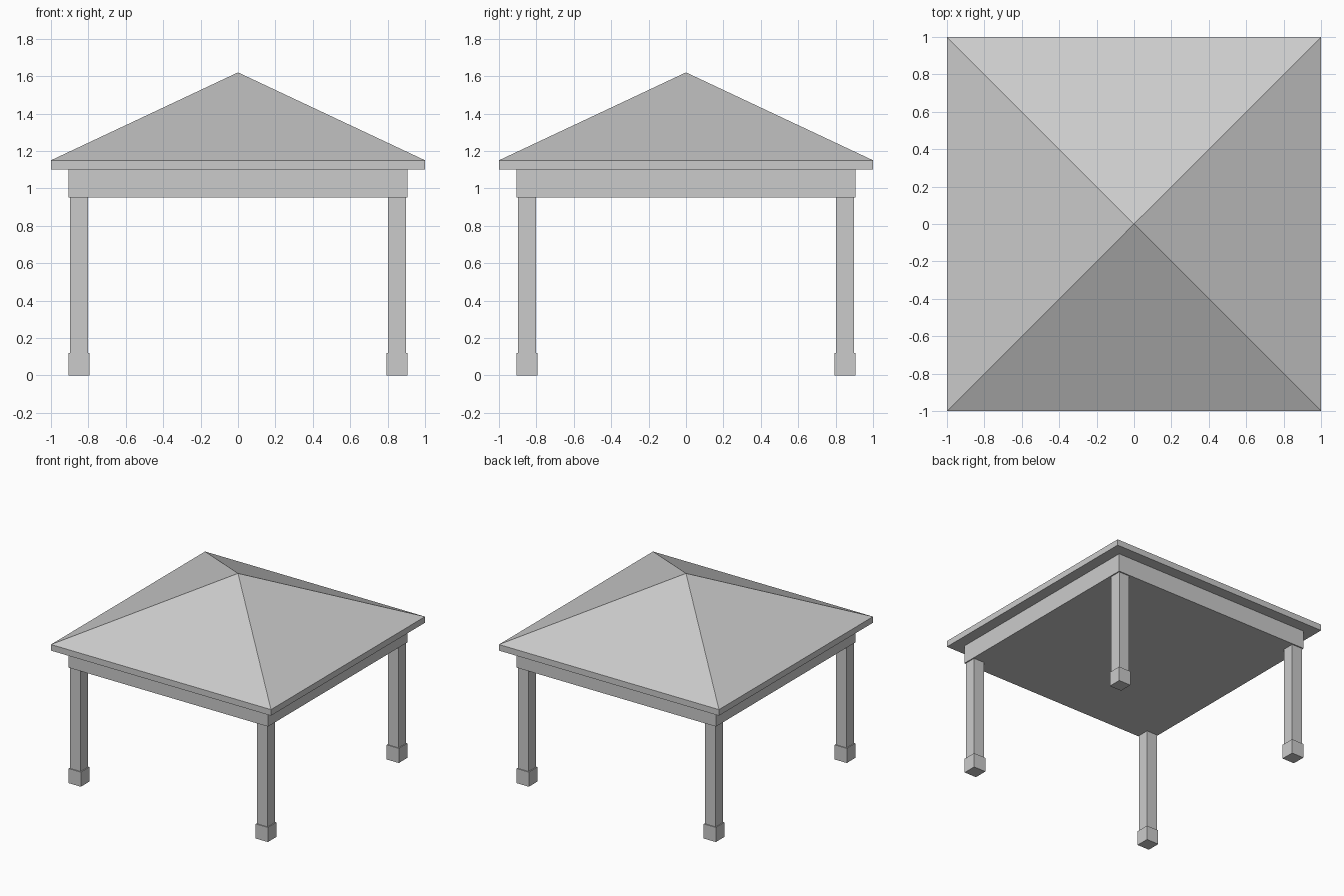
import bpy, bmesh

if "Cube" in bpy.data.objects:
    bpy.data.objects.remove(bpy.data.objects["Cube"])


def make_object(name, bm):
    bmesh.ops.recalc_face_normals(bm, faces=bm.faces)
    mesh = bpy.data.meshes.new(name)
    bm.to_mesh(mesh)
    bm.free()
    obj = bpy.data.objects.new(name, mesh)
    bpy.context.collection.objects.link(obj)
    return obj


def square_block(name, half, z0, z1, x=0, y=0, apex=None):
    """Square block; with apex, the top rises to a point instead of a flat face."""
    bm = bmesh.new()
    corners = [(-1, -1), (1, -1), (1, 1), (-1, 1)]
    low, high = [[bm.verts.new((x + half * i, y + half * j, z)) for i, j in corners]
                 for z in (z0, z1)]
    tip = bm.verts.new((x, y, apex)) if apex else None
    bm.faces.new(low)
    if not tip:
        bm.faces.new(high)
    for a in range(4):
        b = (a + 1) % 4
        bm.faces.new((low[a], low[b], high[b], high[a]))
        if tip:
            bm.faces.new((high[a], high[b], tip))
    return make_object(name, bm)


# Four corner posts with footings
for sx, side in ((-1, "left"), (1, "right")):
    for sy, end in ((-1, "front"), (1, "back")):
        px, py = 0.85 * sx, 0.85 * sy
        square_block(f"{end}_{side}_footing", 0.055, 0, 0.12, px, py)
        square_block(f"{end}_{side}_post", 0.0475, 0.12, 0.95, px, py)

# Solid beam and ceiling block
square_block("beam_block", 0.907, 0.95, 1.10)

# Pyramid roof with a vertical eave band
square_block("roof", 1.0, 1.10, 1.15, apex=1.62)
